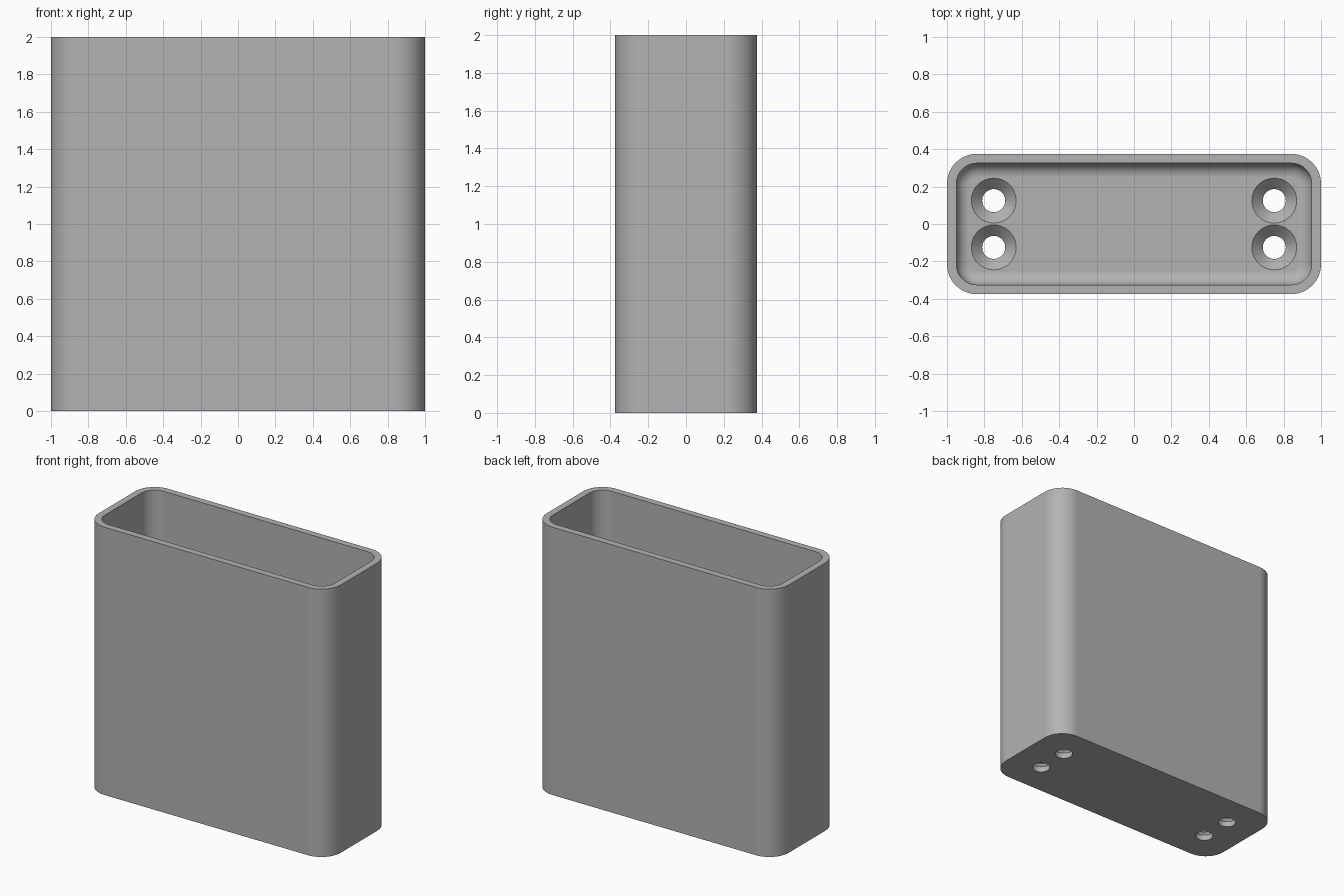
import bpy, bmesh, math

if "Cube" in bpy.data.objects:
    bpy.data.objects.remove(bpy.data.objects["Cube"], do_unlink=True)

HALF_X, HALF_Y, HEIGHT = 1.0, 0.375, 2.0
CORNER, WALL, FLOOR, FILLET = 0.16, 0.05, 0.1, 0.075
HOLE_R, SINK_R = 0.0615, 0.12

grey = bpy.data.materials.new("plain grey")
grey.use_nodes = True
colour = (0.45, 0.45, 0.45, 1)
grey.diffuse_color = colour
grey.node_tree.nodes["Principled BSDF"].inputs["Base Color"].default_value = colour


def make_object(name, bm):
    bmesh.ops.recalc_face_normals(bm, faces=bm.faces)
    mesh = bpy.data.meshes.new(name)
    bm.to_mesh(mesh)
    bm.free()
    obj = bpy.data.objects.new(name, mesh)
    bpy.context.collection.objects.link(obj)
    mesh.materials.append(grey)
    return obj


def rounded_loop(bm, inset, z, steps=14):
    """Rounded rectangle, moved inwards by the inset."""
    r = CORNER - inset
    loop = []
    for k, (sx, sy) in enumerate([(1, 1), (-1, 1), (-1, -1), (1, -1)]):
        for i in range(steps + 1):
            a = math.pi / 2 * (k + i / steps)
            loop.append(bm.verts.new((sx * (HALF_X - CORNER) + r * math.cos(a),
                                      sy * (HALF_Y - CORNER) + r * math.sin(a), z)))
    return loop


def circle_loop(bm, x, y, r, z, n=48):
    return [bm.verts.new((x + r * math.cos(math.tau * i / n),
                          y + r * math.sin(math.tau * i / n), z)) for i in range(n)]


def loft(bm, loops):
    for a, b in zip(loops, loops[1:]):
        for i in range(len(a)):
            j = (i + 1) % len(a)
            bm.faces.new((a[i], a[j], b[j], b[i]))
    bm.faces.new(loops[0])
    bm.faces.new(loops[-1])


# Holder: outer wall, rim, inner wall and rounded inner floor edge
bm = bmesh.new()
section = [(0, 0), (0, HEIGHT), (WALL, HEIGHT)]
for i in range(11):
    a = math.pi / 2 * i / 10
    section.append((WALL + FILLET * (1 - math.cos(a)),
                    FLOOR + FILLET * (1 - math.sin(a))))
loft(bm, [rounded_loop(bm, inset, z) for inset, z in section])
holder = make_object("holder", bm)

# Countersunk screw holes in the floor
bm = bmesh.new()
sink_z = FLOOR - (SINK_R - HOLE_R)
for x in (-0.75, 0.75):
    for y in (-0.125, 0.125):
        loft(bm, [circle_loop(bm, x, y, r, z) for r, z in
                  [(HOLE_R, -0.1), (HOLE_R, sink_z), (SINK_R, FLOOR), (SINK_R, FLOOR + 0.1)]])
cutter = make_object("screw_hole_cutter", bm)
cutter.hide_render = True

cut = holder.modifiers.new("screw holes", "BOOLEAN")
cut.operation = "DIFFERENCE"
cut.solver = "EXACT"
cut.object = cutter
bpy.ops.object.select_all(action="DESELECT")
bpy.context.view_layer.objects.active = holder
holder.select_set(True)
bpy.ops.object.modifier_apply(modifier=cut.name)
bpy.data.objects.remove(cutter, do_unlink=True)

# Smooth corners, sharp rims
bpy.ops.object.shade_smooth_by_angle(angle=math.radians(30))
weighted = holder.modifiers.new("weighted normals", "WEIGHTED_NORMAL")
weighted.keep_sharp = True
